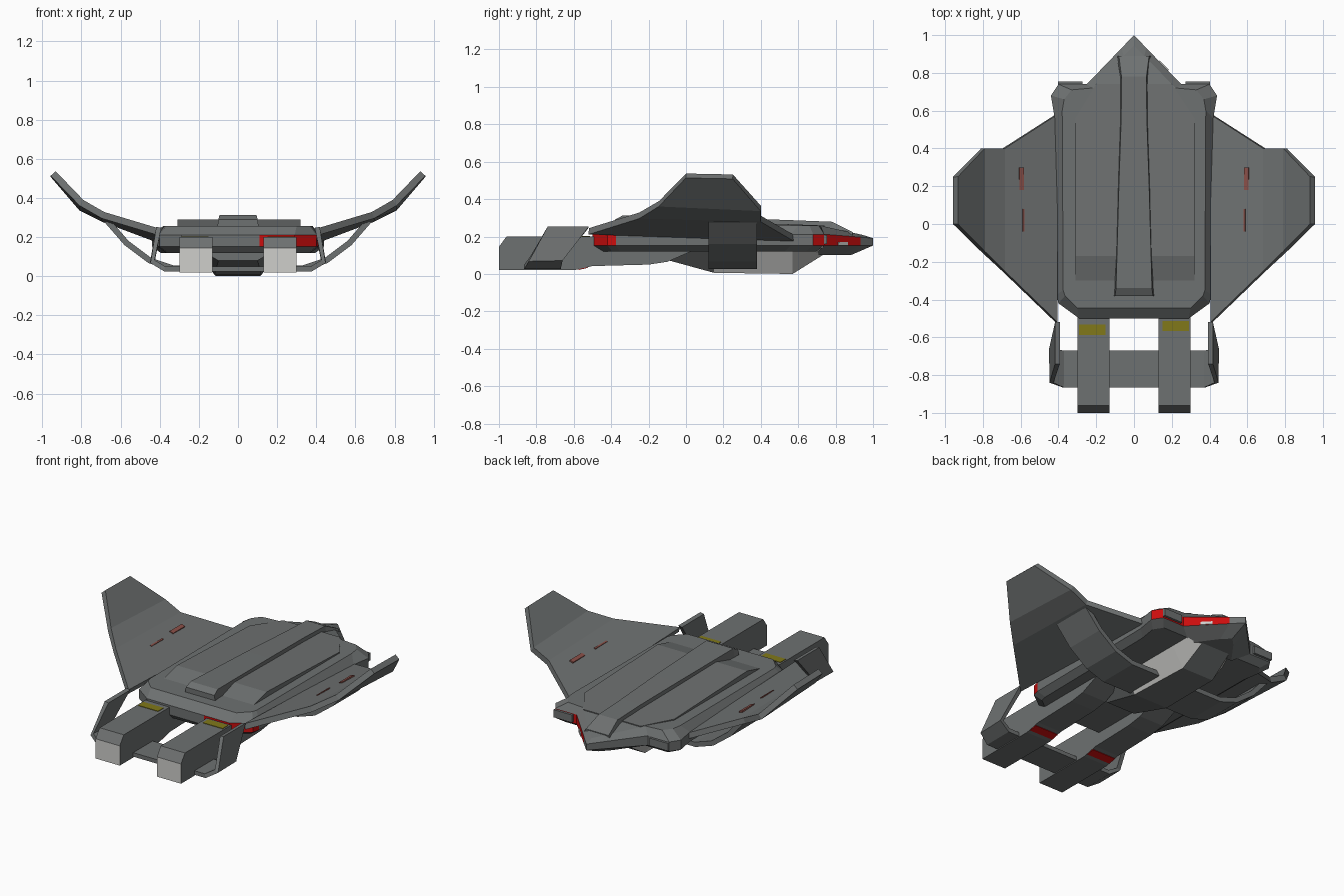
import bpy, bmesh, math
from mathutils import Matrix

if "Cube" in bpy.data.objects:
    bpy.data.objects.remove(bpy.data.objects["Cube"])


def material(name, r, g, b):
    m = bpy.data.materials.new(name)
    m.diffuse_color = (r, g, b, 1)
    m.use_nodes = True
    m.node_tree.nodes["Principled BSDF"].inputs["Base Color"].default_value = m.diffuse_color
    return m


GREY = material("hull grey", 0.155, 0.165, 0.165)
WHITE = material("off white", 0.62, 0.62, 0.6)
RED = material("red paint", 0.6, 0.004, 0.004)
OLIVE = material("olive yellow", 0.22, 0.19, 0.01)
FADED = material("faded red", 0.26, 0.08, 0.065)


def finish(name, bm, mats, rule=None):
    bmesh.ops.recalc_face_normals(bm, faces=bm.faces)
    if rule:
        for f in bm.faces:
            f.material_index = rule(f.calc_center_median(), f.normal)
    me = bpy.data.meshes.new(name)
    bm.to_mesh(me)
    bm.free()
    for m in mats:
        me.materials.append(m)
    ob = bpy.data.objects.new(name, me)
    bpy.context.collection.objects.link(ob)
    return ob


def loft(name, rings, mats=(GREY,), rule=None):
    """Join equal-length rings of points and cap both ends."""
    bm = bmesh.new()
    vr = [[bm.verts.new(p) for p in r] for r in rings]
    n = len(vr[0])
    for a, b in zip(vr, vr[1:]):
        for i in range(n):
            j = (i + 1) % n
            bm.faces.new((a[i], a[j], b[j], b[i]))
    bm.faces.new(vr[0])
    bm.faces.new(vr[-1])
    return finish(name, bm, mats, rule)


def strip(name, rows, thick):
    """Bent plate from rows of (x, y0, z0, y1, z1)."""
    bm = bmesh.new()
    vr = [(bm.verts.new((x, y0, z0)), bm.verts.new((x, y1, z1)))
          for x, y0, z0, y1, z1 in rows]
    for a, b in zip(vr, vr[1:]):
        bm.faces.new((a[0], b[0], b[1], a[1]))
    ob = finish(name, bm, (GREY,))
    s = ob.modifiers.new("thickness", 'SOLIDIFY')
    s.thickness = thick
    s.offset = 0
    return ob


def box(name, c, size, mat, rot=None):
    bm = bmesh.new()
    bmesh.ops.create_cube(bm, size=1)
    m = Matrix.Translation(c) @ (rot or Matrix()) @ Matrix.Diagonal((*size, 1))
    bmesh.ops.transform(bm, matrix=m, verts=bm.verts)
    return finish(name, bm, (mat,))


def mirror_ring(half, z):
    """Closed outline from right-half points, z may be a function of y."""
    zf = z if callable(z) else (lambda y: z)
    pts = half + [(-x, y) for x, y in reversed(half) if x > 0]
    return [(x, y, zf(y)) for x, y in pts]


# Main hull body: bottom, rim, rim top, deck
rim = [(0.11, -0.5), (0.29, -0.5), (0.4, -0.42), (0.41, -0.375),
       (0.42, 0.56), (0.44, 0.68), (0.4, 0.74), (0.25, 0.74)]
deck = [(0.11, -0.445), (0.3, -0.445), (0.365, -0.38), (0.375, -0.35),
        (0.38, 0.6), (0.37, 0.66), (0.33, 0.71), (0.22, 0.72)]
bottom = [(x * 0.9, y * 0.94) for x, y in rim]


def red_rim(c, n):
    return int(0.155 < c.z < 0.21 and abs(n.z) < 0.3 and c.x > 0.1
               and (c.y < -0.38 or c.y > 0.7))


loft("hull_body", [mirror_ring(bottom, 0.12), mirror_ring(rim, 0.152),
                   mirror_ring(rim, 0.212), mirror_ring(deck, 0.258)],
     (GREY, RED), red_rim)

# Nose wedge
edge = [(0.25, 0.74), (0.065, 0.932), (0, 1.0)]
loft("nose", [
    mirror_ring([(0.16, 0.68), (0.05, 0.83), (0, 0.88)], 0.1),
    mirror_ring(edge, 0.152),
    mirror_ring(edge, lambda y: 0.212 - 0.08 * (y - 0.74)),
    mirror_ring([(0.22, 0.72), (0.055, 0.89), (0, 0.945)],
                lambda y: 0.258 - 0.22 * (y - 0.72))],
    (GREY, RED),
    lambda c, n: int(abs(n.z) < 0.3 and c.x > 0.1 and c.y > 0.78))
box("nose_patch", (0.158, 0.838, 0.162), (0.07, 0.008, 0.018), WHITE,
    Matrix.Rotation(math.radians(-46), 4, 'Z'))

# Raised deck slab and dorsal spine
loft("deck_slab", [
    [(-0.31, -0.33, 0.25), (0.32, -0.33, 0.25), (0.32, 0.56, 0.25),
     (0.2, 0.74, 0.25), (-0.2, 0.74, 0.25), (-0.31, 0.56, 0.25)],
    [(-0.31, -0.17, 0.291), (0.32, -0.17, 0.291), (0.32, 0.56, 0.265),
     (0.2, 0.74, 0.259), (-0.2, 0.74, 0.259), (-0.31, 0.56, 0.265)]])
spine = [(-0.38, 0.29, 0.1), (-0.34, 0.312, 0.095), (0.2, 0.3, 0.08),
         (0.55, 0.288, 0.068), (0.78, 0.279, 0.066), (0.89, 0.225, 0.08)]
loft("dorsal_spine", [
    [(-w - 0.014, y, 0.2), (w + 0.014, y, 0.2), (w, y, z), (-w, y, z)]
    for y, z, w in spine])

# Belly keel with white flanks
keel = [(-0.12, 0.08, 0.1), (0.15, 0.006, 0.12),
        (0.57, 0.0, 0.11), (0.73, 0.1, 0.1)]
loft("belly_keel", [
    [(-w, y, z), (w, y, z), (0.2, y, 0.14), (-0.2, y, 0.14)]
    for y, z, w in keel], (GREY, WHITE),
    lambda c, n: int(abs(n.x) > 0.3 and c.y > 0.1))

# Band under the hull that carries the wings
half = [(0.67, 0.285), (0.57, 0.17), (0.45, 0.08), (0.33, 0.04)]
half += [(-x, z) for x, z in reversed(half)]
strip("wing_support_band", [
    (x, 0.12, z, 0.38, z) for x, z in half], 0.03)

# Rear U-shaped frame
frame = [(0.405, -0.74, 0.25, -0.52), (0.437, -0.84, 0.075, -0.66),
         (0.375, -0.865, 0.038, -0.67)]
frame += [(-x, a, z, b) for x, a, z, b in reversed(frame)]
strip("rear_frame", [(x, a, z, b, z) for x, a, z, b in frame], 0.026)

engine = [(-1, 0.02), (-1, 0.145), (-0.96, 0.2), (-0.3, 0.2), (0.05, 0.13),
          (-0.1, 0.065), (-0.2, 0.05), (-0.5, 0.042), (-0.6, 0.02)]
for s, side in ((1, "right"), (-1, "left")):
    # Upswept wings
    strip("wing_" + side, [
        (s * 0.41, -0.52, 0.228, 0.58, 0.19), (s * 0.69, -0.25, 0.312, 0.4, 0.295),
        (s * 0.8, -0.145, 0.375, 0.4, 0.35), (s * 0.945, 0, 0.525, 0.25, 0.52)],
        0.035)
    tilt = Matrix.Rotation(-s * 0.34, 4, 'Y')
    # Faded marks on wings
    box("wing_mark_" + side, (s * 0.595, 0.24, 0.288), (0.025, 0.12, 0.009), FADED, tilt)
    box("wing_streak_" + side, (s * 0.585, 0.02, 0.289), (0.01, 0.12, 0.009), FADED, tilt)
    # Engine blocks with white exhaust faces
    loft("engine_" + side,
         [[(s * x, y, z) for y, z in engine] for x in (0.13, 0.3)],
         (GREY, WHITE), lambda c, n: int(n.y < -0.95))
    y = -0.54 if s > 0 else -0.56
    box("engine_stripe_" + side, (s * 0.22, y, 0.2), (0.14, 0.055, 0.006), OLIVE)
    under = Matrix.Rotation(-0.217, 4, 'X').inverted()
    box("engine_under_stripe_" + side, (s * 0.215, -0.55, 0.03),
        (0.165, 0.05, 0.006), RED, under)
    # Shoulder blocks beside the nose
    box("shoulder_block_" + side, (s * 0.337, 0.735, 0.185), (0.13, 0.04, 0.048), GREY)
